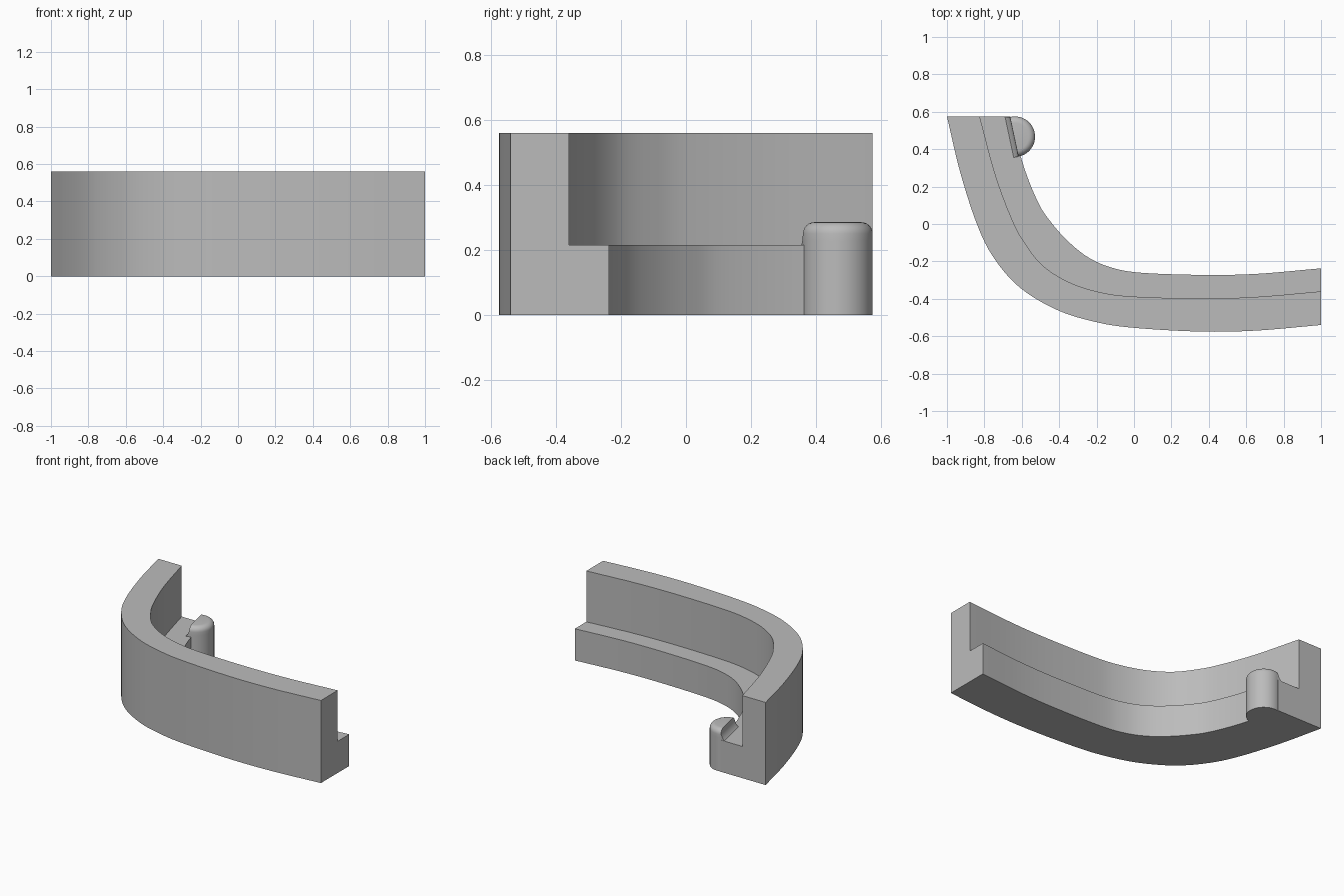
import bpy, bmesh, math
from mathutils import Vector

cube = bpy.data.objects.get("Cube")
if cube:
    bpy.data.objects.remove(cube, do_unlink=True)

grey = bpy.data.materials.new("plain_grey")
grey.use_nodes = True
colour = (0.5, 0.5, 0.5, 1)
grey.diffuse_color = colour
grey.node_tree.nodes["Principled BSDF"].inputs["Base Color"].default_value = colour


def smooth_path(points, steps=8):
    """Catmull-Rom curve through plan points."""
    p = [Vector(q) for q in points]
    p = [2 * p[0] - p[1]] + p + [2 * p[-1] - p[-2]]
    out = []
    for a, b, c, d in zip(p, p[1:], p[2:], p[3:]):
        for i in range(steps):
            t = i / steps
            out.append(0.5 * (2 * b + (c - a) * t + (2 * a - 5 * b + 4 * c - d) * t * t
                              + (3 * b - a - 3 * c + d) * t ** 3))
    return out + [p[-2]]


def loft(name, rings):
    """Skin a list of closed rings and cap both ends."""
    bm = bmesh.new()
    loops = [[bm.verts.new(v) for v in ring] for ring in rings]
    for a, b in zip(loops, loops[1:]):
        n = len(a)
        for i in range(n):
            j = (i + 1) % n
            bm.faces.new((a[i], a[j], b[j], b[i]))
    bm.faces.new(loops[0])
    bm.faces.new(loops[-1])
    bmesh.ops.recalc_face_normals(bm, faces=bm.faces)
    mesh = bpy.data.meshes.new(name)
    bm.to_mesh(mesh)
    bm.free()
    mesh.materials.append(grey)
    obj = bpy.data.objects.new(name, mesh)
    bpy.context.collection.objects.link(obj)
    bpy.ops.object.select_all(action='DESELECT')
    obj.select_set(True)
    bpy.context.view_layer.objects.active = obj
    bpy.ops.object.shade_smooth_by_angle(angle=math.radians(35))
    return obj


# Curved wall with a lower ledge along its inner side
outer = smooth_path([(-1, .575), (-.93, .28), (-.84, 0), (-.75, -.18), (-.61, -.34), (-.41, -.46),
                     (-.2, -.525), (0, -.555), (.35, -.575), (.65, -.57), (1, -.54)])
middle = smooth_path([(-.825, .575), (-.74, .26), (-.65, .02), (-.585, -.1), (-.49, -.22), (-.35, -.31),
                      (-.18, -.365), (0, -.388), (.35, -.398), (.65, -.39), (1, -.36)])
inner = smooth_path([(-.66, .575), (-.59, .31), (-.51, .11), (-.44, .005), (-.355, -.09), (-.25, -.175),
                     (-.13, -.23), (.03, -.26), (.35, -.272), (.65, -.267), (1, -.237)])
top, ledge = .56, .215
loft("curved_wall", [
    [(*o, 0), (*o, top), (*m, top), (*m, ledge), (*i, ledge), (*i, 0)]
    for o, m, i in zip(outer, middle, inner)])

# Half-round bead with a rounded top, blended down to the ledge
centre, radius, tilt = Vector((-.637, .467)), .108, math.radians(12)


def bead_ring(z, inset, flare):
    arc = []
    for k in range(33):
        a = tilt - math.pi / 2 + math.pi * k / 32
        arc.append(centre + (radius - inset) * Vector((math.cos(a), math.sin(a))))
    ends = [arc[-1] + flare * Vector((-1, 0)), arc[0] + flare * Vector((-.95, -.2))]
    return [(*p, z) for p in arc + ends]


rings = [bead_ring(0, 0, .03), bead_ring(ledge, 0, .03), bead_ring(.228, 0, .016), bead_ring(.25, 0, .006)]
for k in range(1, 7):
    a = math.pi / 2 * k / 6
    rings.append(bead_ring(.25 + .035 * math.sin(a), .035 * (1 - math.cos(a)), .004))
loft("end_bead", rings)
